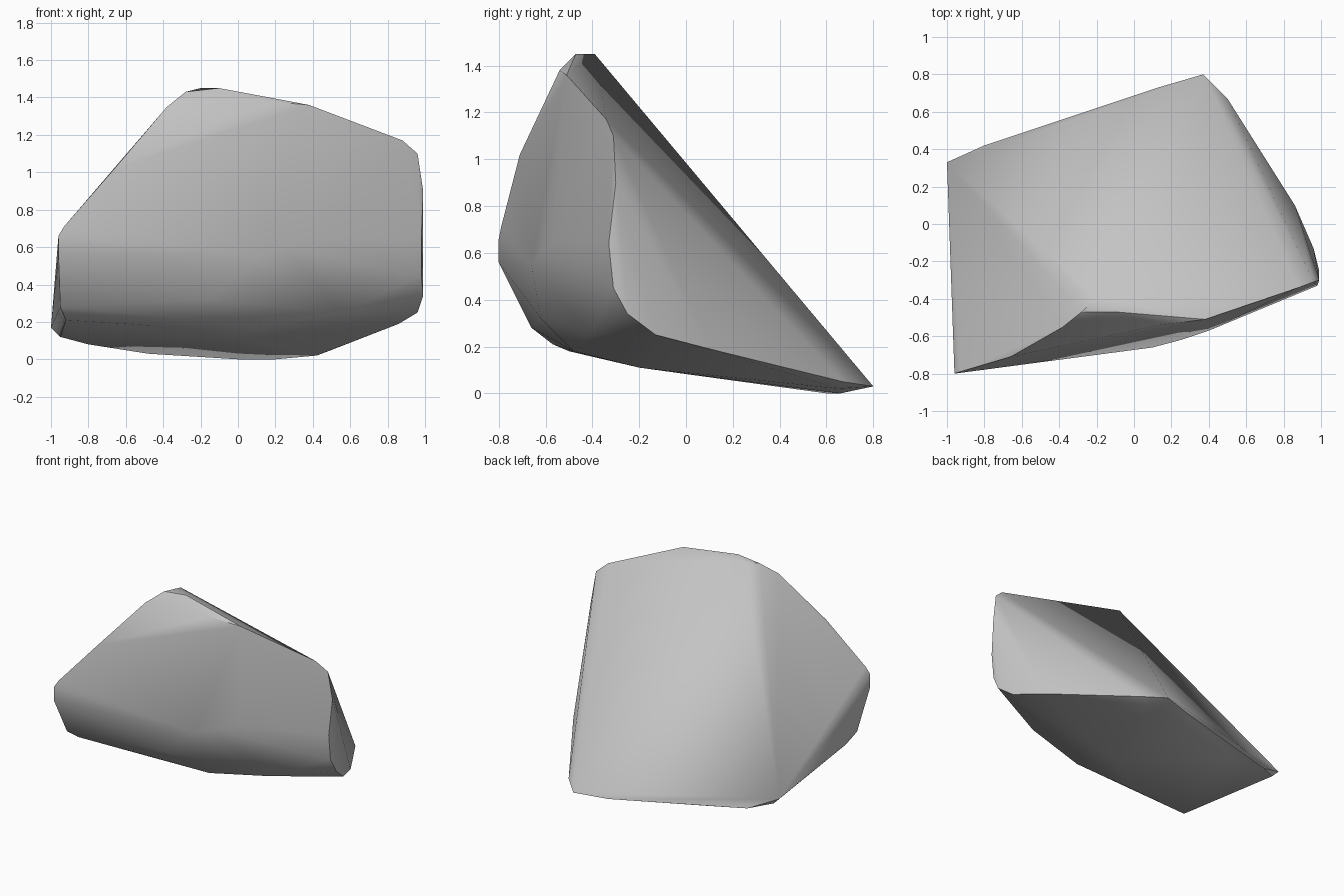
import bpy
import bmesh
import math

default_cube = bpy.data.objects.get("Cube")
if default_cube:
    bpy.data.objects.remove(default_cube, do_unlink=True)


def flat_material(name, colour):
    """Plain single-colour material."""
    mat = bpy.data.materials.new(name)
    mat.use_nodes = True
    mat.diffuse_color = colour
    shader = mat.node_tree.nodes["Principled BSDF"]
    shader.inputs["Base Color"].default_value = colour
    shader.inputs["Roughness"].default_value = 0.9
    return mat


def hull_object(name, outlines, mat):
    """Wrap the outlines of a solid in one convex skin."""
    bm = bmesh.new()
    for outline in outlines:
        for point in outline:
            bm.verts.new(point)
    result = bmesh.ops.convex_hull(bm, input=bm.verts[:])
    loose = [v for v in bm.verts if not v.link_faces]
    bmesh.ops.delete(bm, geom=loose, context="VERTS")
    bmesh.ops.recalc_face_normals(bm, faces=bm.faces[:])
    mesh = bpy.data.meshes.new(name)
    bm.to_mesh(mesh)
    bm.free()
    mesh.materials.append(mat)
    obj = bpy.data.objects.new(name, mesh)
    bpy.context.collection.objects.link(obj)
    return obj


# Upper rim, from the low left shoulder over the peak to the right shoulder
rim = [
    (-.93, -.79, .71), (-.66, -.71, 1.02), (-.38, -.55, 1.35),
    (-.28, -.47, 1.43), (-.20, -.39, 1.45), (-.10, -.47, 1.45),
    (.14, -.54, 1.38), (.38, -.51, 1.36), (.88, -.34, 1.17),
    (.96, -.31, 1.10),
]

# Front bulge at mid height
bulge = [
    (-.96, -.80, .66), (-.96, -.80, .56), (.10, -.66, .55),
    (.25, -.62, .60), (.40, -.57, .65), (.99, -.30, .90), (.98, -.33, .64),
]

# Lower front, curling under
lower_front = [
    (-.95, -.66, .28), (-.92, -.57, .21), (-.15, -.62, .32),
    (-.45, -.50, .18), (.10, -.48, .18), (.55, -.41, .25),
    (.98, -.31, .45), (.99, -.25, .34),
]

# Right edge of the underside, running to the back corner
right_edge = [
    (.96, -.13, .25), (.86, .10, .19), (.50, .67, .05), (.37, .80, .03),
]

# Underside and back edge
base = [
    (-1.0, .33, .17), (-.95, .32, .12), (-.80, .42, .08),
    (-.48, .46, .03), (0, .60, 0), (.20, .66, 0),
    (.42, .65, .02), (.13, .73, .02), (0, -.20, .11),
]

stone_grey = flat_material("stone grey", (0.55, 0.55, 0.55, 1))
rock = hull_object("rock", [rim, bulge, lower_front, right_edge, base], stone_grey)

# Soft rounding on the gentle bends, crisp main edges
bpy.ops.object.select_all(action="DESELECT")
rock.select_set(True)
bpy.context.view_layer.objects.active = rock
bpy.ops.object.shade_smooth_by_angle(angle=math.radians(32))
